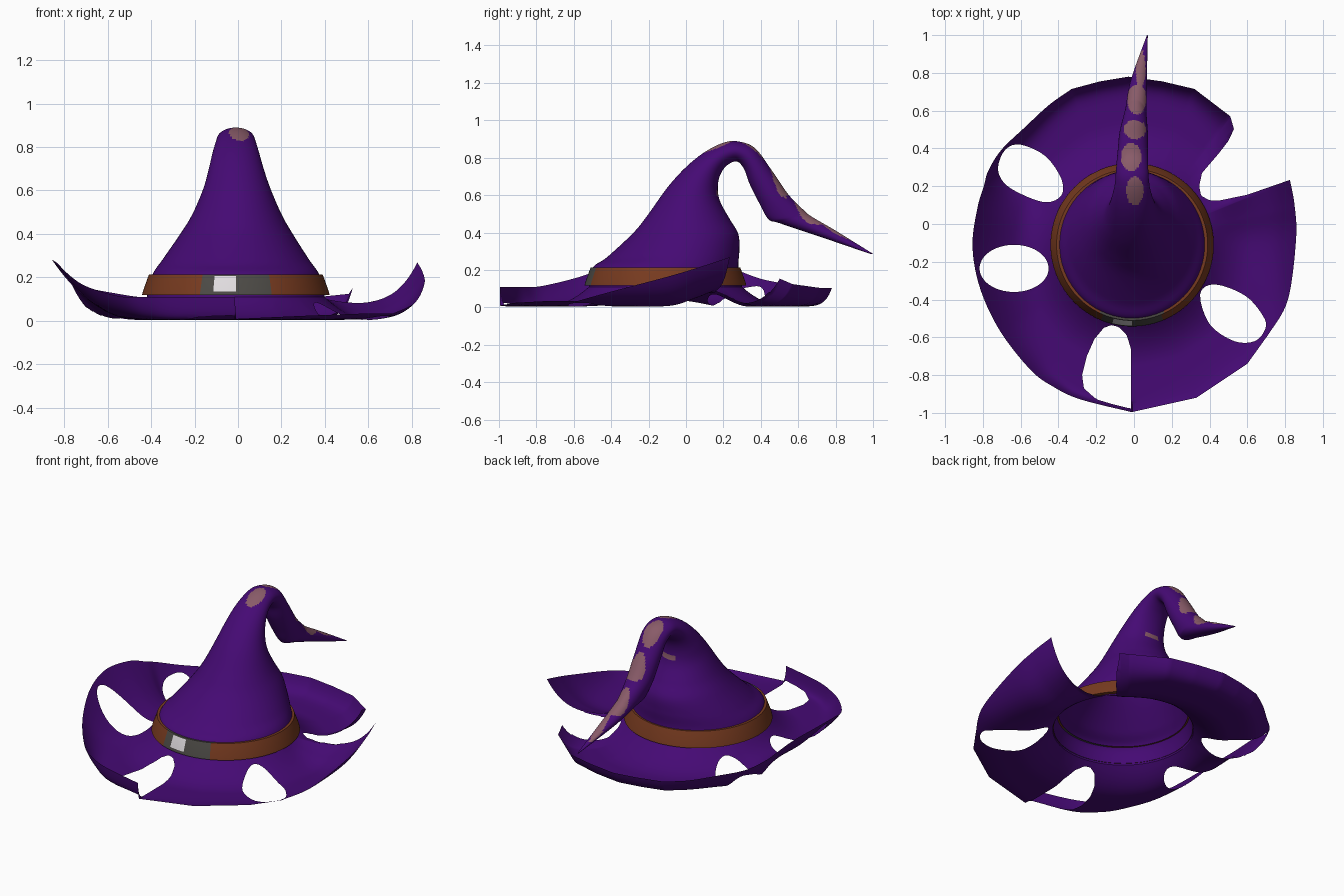
import bpy, bmesh, math
from mathutils import Vector
from mathutils.geometry import intersect_point_line

if "Cube" in bpy.data.objects:
    bpy.data.objects.remove(bpy.data.objects["Cube"])

CX, CY = -0.01, -0.11          # axis of the crown


def material(name, rgb):
    m = bpy.data.materials.new(name)
    m.diffuse_color = (*rgb, 1)
    m.use_nodes = True
    m.node_tree.nodes["Principled BSDF"].inputs["Base Color"].default_value = m.diffuse_color
    return m


purple = material("purple felt", (0.06, 0.003, 0.175))
mauve = material("mauve patch", (0.25, 0.105, 0.14))
brown = material("brown leather", (0.185, 0.043, 0.014))
grey = material("dark grey metal", (0.072, 0.068, 0.06))
white = material("pale metal", (0.75, 0.72, 0.74))


def finish(bm, name, mats, angle=50):
    bmesh.ops.recalc_face_normals(bm, faces=bm.faces)
    me = bpy.data.meshes.new(name)
    bm.to_mesh(me)
    bm.free()
    ob = bpy.data.objects.new(name, me)
    bpy.context.collection.objects.link(ob)
    for m in mats:
        me.materials.append(m)
    bpy.ops.object.select_all(action='DESELECT')
    ob.select_set(True)
    bpy.context.view_layer.objects.active = ob
    bpy.ops.object.shade_smooth_by_angle(angle=math.radians(angle))
    return ob


def smooth(pts, n, closed=False):
    """Catmull-Rom through points of any dimension."""
    out, k = [], len(pts)
    for i in range(k if closed else k - 1):
        if closed:
            q = [pts[(i + j) % k] for j in (-1, 0, 1, 2)]
        else:
            q = [pts[min(max(i + j, 0), k - 1)] for j in (-1, 0, 1, 2)]
        for s in range(n):
            t = s / n
            out.append([0.5 * (2 * b + (c - a) * t + (2 * a - 5 * b + 4 * c - d) * t * t
                               + (3 * b - a - 3 * c + d) * t ** 3) for a, b, c, d in zip(*q)])
    if not closed:
        out.append(list(pts[-1]))
    return out


def straight(pts, n):
    """Evenly divided straight segments, without the last point."""
    return [[u + (v - u) * s / n for u, v in zip(a, b)] for a, b in zip(pts, pts[1:]) for s in range(n)]


def skin(bm, rings):
    """Bridge closed rings of coordinates into quads."""
    vs = [[bm.verts.new(p) for p in r] for r in rings]
    n = len(vs[0])
    for a, b in zip(vs, vs[1:]):
        for i in range(n):
            j = (i + 1) % n
            bm.faces.new((a[i], a[j], b[j], b[i]))
    return vs


# Crown: sections as front y, front z, back y, back z, half width, centre x
sections = [
    (-.52, .108, .30, .108, .41, -.01), (-.50, .21, .28, .21, .385, -.01),
    (-.42, .27, .285, .30, .335, -.01), (-.28, .40, .28, .39, .262, -.007),
    (-.20, .50, .235, .47, .208, -.005), (-.10, .64, .185, .56, .157, -.005),
    (0, .75, .17, .63, .128, -.008), (.10, .83, .18, .70, .108, -.01),
    (.20, .88, .215, .755, .092, -.01), (.28, .887, .27, .78, .086, -.01),
    (.37, .85, .31, .74, .083, -.008), (.46, .73, .34, .66, .08, -.005),
    (.55, .60, .39, .56, .076, -.002), (.64, .51, .44, .472, .064, .005),
    (.68, .48, .50, .45, .057, .01), (.80, .41, .70, .383, .043, .025), (1.0, .286, .99, .284, .003, .07)]
bm = bmesh.new()
rings = []
for fy, fz, by, bz, hw, cx in smooth(sections, 9):
    ring = []
    for i in range(72):
        c, s = math.cos(i * math.tau / 72), math.sin(i * math.tau / 72)
        ring.append((cx + hw * s, (fy + by) / 2 + (fy - by) / 2 * c, (fz + bz) / 2 + (fz - bz) / 2 * c))
    rings.append(ring)
vs = skin(bm, rings)
bm.faces.new(vs[-1])
bmesh.ops.recalc_face_normals(bm, faces=bm.faces)

# Patches along the outer side of the drooping tip: x, y, half width, half length
spots = [(.005, .175, .046, .076), (-.015, .355, .054, .074), (.005, .50, .06, .05),
         (.015, .66, .05, .08), (.035, .82, .026, .1)]
for ring in vs[50:]:
    for f in {f for v in ring for f in v.link_faces}:
        p = f.calc_center_median()
        if f.normal.z > 0.05 and any(((p.x - x) / a) ** 2 + ((p.y - y) / b) ** 2 < 1 for x, y, a, b in spots):
            f.material_index = 1
finish(bm, "crown", [purple, mauve])

# Band with buckle colours on the front
bm = bmesh.new()
profile = [(.405, .118), (.432, .118), (.428, .135), (.403, .205), (.40, .212), (.375, .212)]
skin(bm, [[(CX + r * math.sin(i * math.tau / 128), CY - r * math.cos(i * math.tau / 128), z)
           for i in range(128)] for r, z in profile])
for f in bm.faces:
    p = f.calc_center_median()
    if p.y < CY and -.17 < p.x < .15:
        f.material_index = 2 if -.115 < p.x < -.02 and .13 < p.z < .207 else 1
finish(bm, "hat_band", [brown, grey, white], 30)

# Brim: outline as x, y, rim height, sharpness of the upward curl, floor height
rim = [
    (-.016, -.995, .105, 45, 0), (-.285, -.928, .105, 40, 0), (-.43, -.86, .105, 20, 0),
    (-.55, -.77, .11, 9, 0), (-.71, -.565, .16, 4, 0), (-.815, -.34, .24, 2.6, 0),
    (-.855, -.12, .275, 2.3, 0), (-.83, .08, .26, 2.5, 0), (-.795, .2, .22, 3.5, 0),
    (-.77, .285, .19, 6, 0), (-.70, .395, .15, 9, 0), (-.58, .51, .125, 10, 0),
    (-.45, .63, .105, 12, 0), (-.33, .715, .1, 14, 0), (-.18, .755, .1, 14, 0), (-.03, .78, .1, 14, 0),
    (.15, .755, .1, 14, 0), (.32, .715, .1, 12, 0), (.51, .57, .12, 7, 0), (.53, .50, .14, 5, .01),
    (.825, .235, .19, 5, .075), (.85, .1, .185, 4.5, .035), (.858, -.08, .165, 5, 0),
    (.815, -.40, .08, 6, 0), (.715, -.58, .03, 8, 0), (.60, -.74, .03, 8, 0), (.33, -.92, .02, 8, 0),
    (-.008, -.995, .005, 16, 0)]

# Torn holes and the open notch in the brim
oval = [(-.635 + .183 * math.cos(k * math.tau / 40), -.235 + .125 * math.sin(k * math.tau / 40))
        for k in range(40)]
holes = [
    oval,
    smooth([(-.68, .395), (-.60, .42), (-.47, .36), (-.385, .24), (-.385, .15), (-.47, .115),
            (-.60, .16), (-.69, .22), (-.72, .30)], 4, True),
    smooth([(.35, -.37), (.43, -.32), (.59, -.38), (.685, -.49), (.695, -.555), (.64, -.62),
            (.53, -.62), (.40, -.53)], 4, True),
    [(-.12, -.535), (-.16, -.55), (-.21, -.61), (-.25, -.70), (-.275, -.80), (-.265, -.87), (-.2, -.928),
     (-.12, -.952), (-.016, -.978), (-.016, -.66), (-.04, -.585), (-.08, -.545)],
    [(.355, .15), (.40, .125), (.455, .125), (.6, .155), (.83, .235), (.9, .5), (.528, .5),
     (.50, .44), (.45, .375), (.36, .27), (.345, .2)]]


def inside(p, poly):
    hit = False
    for (ax, ay), (bx, by) in zip(poly, poly[1:] + poly[:1]):
        if (ay > p.y) != (by > p.y) and p.x < ax + (p.y - ay) / (by - ay) * (bx - ax):
            hit = not hit
    return hit


def nearest(p, poly):
    best = None
    for a, b in zip(poly, poly[1:] + poly[:1]):
        a, b = Vector((*a, 0)), Vector((*b, 0))
        q, t = intersect_point_line(p, a, b)
        q = a.lerp(b, min(max(t, 0), 1))
        if best is None or (q - p).length < (best - p).length:
            best = q
    return best


R0, STEPS, SUB = 0.41, 40, 12
centre = Vector((CX, CY, 0))
outline = (smooth(rim[:14], SUB)[:-1] + straight(rim[13:21], SUB)
           + smooth(rim[20:25], SUB)[:-1] + straight(rim[24:] + rim[:1], SUB))
bm = bmesh.new()
cols, info = [], {}
for x, y, h, p, floor in outline:
    d = Vector((x, y, 0)) - centre
    col = []
    for k in range(STEPS + 1):
        u = 1 - (1 - k / STEPS) ** 1.7
        v = bm.verts.new(centre + d.normalized() * (R0 + (d.length - R0) * u))
        info[v] = (d.length, h, p, floor)
        col.append(v)
    cols.append(col)
for a, b in zip(cols, cols[1:] + cols[:1]):
    for k in range(STEPS):
        bm.faces.new((a[k], a[k + 1], b[k + 1], b[k]))

# Cut the holes and pull their borders onto clean outlines
dead, snap = set(), {}
for poly in holes:
    cut = [f for f in bm.faces if inside(f.calc_center_median(), poly)]
    dead.update(cut)
    for f in cut:
        for v in f.verts:
            snap[v] = poly
for v, poly in snap.items():
    if any(f not in dead for f in v.link_faces):
        v.co = nearest(v.co, poly)

# Lift the flat brim: a dip away from the crown, then a curl at the rim
for v, (r, h, p, floor) in info.items():
    t = min(max(((v.co - centre).length - R0) / (r - R0), 0), 1)
    low = 0.004 + floor
    v.co.z = low + (0.109 - low) * max(0, 1 - t / 0.5) ** 2 + h * t ** p
bmesh.ops.delete(bm, geom=list(dead), context='FACES')
finish(bm, "brim", [purple], 60)
